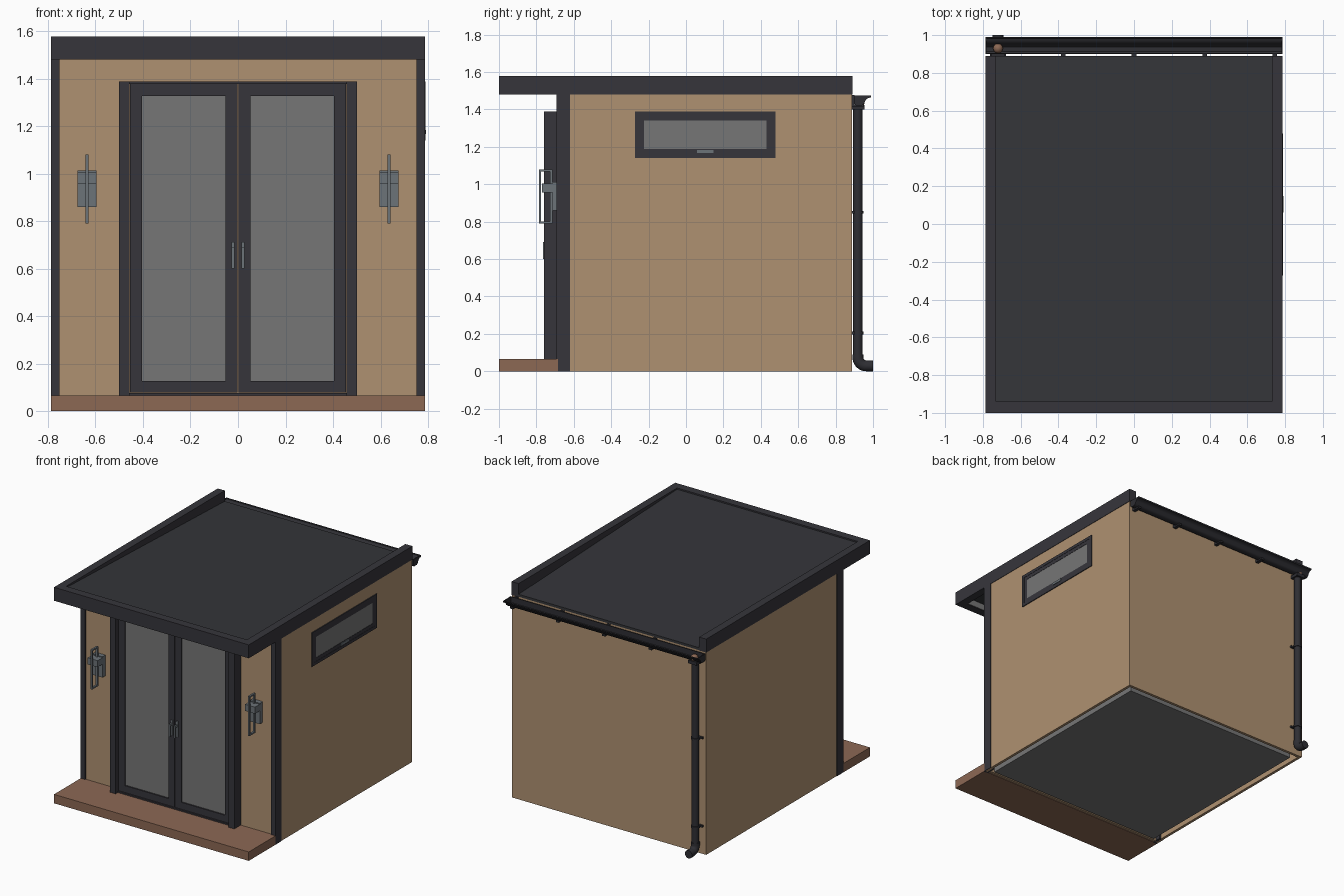
import bpy, bmesh, math
from mathutils import Vector

if "Cube" in bpy.data.objects:
    bpy.data.objects.remove(bpy.data.objects["Cube"])


def mat(name, r, g, b):
    lin = [((c / 255 + 0.055) / 1.055) ** 2.4 for c in (r, g, b)]
    m = bpy.data.materials.new(name)
    m.diffuse_color = (*lin, 1)
    m.use_nodes = True
    m.node_tree.nodes["Principled BSDF"].inputs["Base Color"].default_value = m.diffuse_color
    return m


TAN = mat("timber_cladding", 175, 145, 113)
DARK = mat("dark_trim", 54, 53, 59)
ROOF = mat("roof_felt", 52, 53, 57)
DECK = mat("deck_brown", 140, 104, 84)
GREY = mat("glass_grey", 118, 118, 118)
METAL = mat("lamp_metal", 108, 115, 120)
PIPE = mat("gutter_black", 46, 46, 51)


def finish(name, bm, m, smooth=False):
    bmesh.ops.recalc_face_normals(bm, faces=bm.faces)
    me = bpy.data.meshes.new(name)
    bm.to_mesh(me)
    bm.free()
    me.materials.append(m)
    ob = bpy.data.objects.new(name, me)
    bpy.context.collection.objects.link(ob)
    if smooth:
        bpy.context.view_layer.objects.active = ob
        ob.select_set(True)
        bpy.ops.object.shade_smooth_by_angle(angle=math.radians(40))
        ob.select_set(False)
    return ob


def boxes(name, m, *specs):
    """One object from boxes given as (x0, x1, y0, y1, z0, z1)."""
    bm = bmesh.new()
    for x0, x1, y0, y1, z0, z1 in specs:
        vs = bmesh.ops.create_cube(bm, size=1)["verts"]
        for v in vs:
            v.co = ((x0 + x1) / 2 + v.co.x * (x1 - x0),
                    (y0 + y1) / 2 + v.co.y * (y1 - y0),
                    (z0 + z1) / 2 + v.co.z * (z1 - z0))
    return finish(name, bm, m)


def ring(a0, a1, b0, b1, t):
    """Four (a0, a1, b0, b1) bars of a rectangular frame."""
    return [(a0, a0 + t, b0, b1), (a1 - t, a1, b0, b1),
            (a0 + t, a1 - t, b0, b0 + t), (a0 + t, a1 - t, b1 - t, b1)]


def extrude_x(name, m, prof, x0, x1, smooth=False):
    """Closed (y, z) profile extruded along x."""
    bm = bmesh.new()
    f = bm.faces.new([bm.verts.new((x0, y, z)) for y, z in prof])
    r = bmesh.ops.extrude_face_region(bm, geom=[f])
    bmesh.ops.translate(bm, vec=(x1 - x0, 0, 0),
                        verts=[v for v in r["geom"] if isinstance(v, bmesh.types.BMVert)])
    return finish(name, bm, m, smooth)


def tube(name, m, pts, rad, x, n=20):
    """Round pipe through (y, z) points in the plane at x."""
    bm = bmesh.new()
    P = [Vector((x, y, z)) for y, z in pts]
    rings = []
    for i, p in enumerate(P):
        t = (P[min(i + 1, len(P) - 1)] - P[max(i - 1, 0)]).normalized()
        side = Vector((1, 0, 0))
        up = t.cross(side)
        rings.append([bm.verts.new(p + rad * (side * math.cos(a) + up * math.sin(a)))
                      for a in (2 * math.pi * k / n for k in range(n))])
    for a, b in zip(rings, rings[1:]):
        for k in range(n):
            bm.faces.new((a[k], a[(k + 1) % n], b[(k + 1) % n], b[k]))
    bm.faces.new(rings[0])
    bm.faces.new(rings[-1])
    return finish(name, bm, m, True)


W, BACK, FRONT, TOP = 0.784, 0.887, -0.68, 1.485

# Walls, floor slab and deck
boxes("walls", TAN, (-W, -W + 0.02, FRONT, BACK, 0, TOP), (W - 0.02, W, FRONT, BACK, 0, TOP),
      (-W + 0.02, W - 0.02, BACK - 0.02, BACK, 0, TOP),
      (-W + 0.02, W - 0.02, FRONT, FRONT + 0.02, 0, TOP))
boxes("floor_slab", GREY, (-0.725, 0.725, -0.65, 0.83, 0, 0.06))
boxes("deck", DECK, (-0.787, 0.787, -1, -0.685, 0, 0.065))

# Front corner posts, L shaped
for s, n in ((-1, "left"), (1, "right")):
    boxes(n + "_corner_post", DARK, (s * 0.752, s * 0.787, -0.692, -0.62, 0, TOP))

# Roof: fascia on three sides, felt falling to the back
boxes("fascia", DARK, (-0.787, -0.73, -1, 0.89, 1.48, 1.578), (0.73, 0.787, -1, 0.89, 1.48, 1.578),
      (-0.73, 0.73, -1, -0.94, 1.48, 1.578))
extrude_x("roof_felt", ROOF, [(-0.94, 1.568), (0.89, 1.5), (0.89, 1.482), (-0.94, 1.53)], -0.73, 0.73)
boxes("fascia_lining", GREY, (-0.73, 0.73, -0.94, -0.935, 1.482, 1.528))

# Door frame and double doors
boxes("door_frame", DARK, (-0.502, -0.457, -0.76, -0.68, 0.065, 1.388),
      (0.457, 0.502, -0.76, -0.68, 0.065, 1.388),
      (-0.457, 0.457, -0.735, -0.68, 1.378, 1.388), (-0.457, 0.457, -0.735, -0.68, 0.065, 0.075))
for s, n in ((-1, "left"), (1, "right")):
    x0, x1 = sorted((s * 0.002, s * 0.455))
    z0, z1 = 0.077, 1.376
    boxes(n + "_door", DARK, *[(a, b, -0.728, -0.685, c, d) for a, b, c, d in ring(x0, x1, z0, z1, 0.05)])
    boxes(n + "_door_glass", GREY, (x0 + 0.04, x1 - 0.04, -0.718, -0.7, z0 + 0.04, z1 - 0.04))
    # Pull handle with two standoffs
    x = s * 0.021
    boxes(n + "_door_handle", METAL, (x - 0.006, x + 0.006, -0.764, -0.754, 0.6, 0.69),
          (x - 0.006, x + 0.006, -0.756, -0.726, 0.675, 0.69),
          (x - 0.007, x + 0.007, -0.735, -0.726, 0.6, 0.712))

    # Wall lamp: back plate, block and upright loop
    x = s * 0.636
    loop = ring(-0.785, -0.715, 0.79, 1.08, 0.011)
    boxes(n + "_wall_lamp", METAL, (x - 0.04, x + 0.04, -0.714, -0.68, 0.86, 1.012),
          (x - 0.04, x + 0.04, -0.77, -0.714, 0.957, 1.005),
          *[(x - 0.007, x + 0.007, a, b, c, d) for a, b, c, d in loop])

# Side window
boxes("window_frame", DARK, *[(0.77, 0.79, *r) for r in ring(-0.272, 0.478, 1.14, 1.388, 0.022)])
boxes("window_sash", DARK, *[(0.77, 0.788, *r) for r in ring(-0.25, 0.456, 1.162, 1.366, 0.026)])
boxes("window_glass", GREY, (0.775, 0.786, -0.23, 0.436, 1.18, 1.345))
boxes("window_handle", METAL, (0.786, 0.792, 0.06, 0.148, 1.167, 1.184))

# Ogee gutter: thin open channel
outer = [(0.9, 1.475), (0.9, 1.43), (0.91, 1.422), (0.94, 1.422), (0.953, 1.432), (0.96, 1.45),
         (0.972, 1.46), (0.988, 1.464), (0.99, 1.474)]
inner = [(0.984, 1.474), (0.982, 1.469), (0.97, 1.466), (0.956, 1.455), (0.948, 1.436),
         (0.938, 1.427), (0.912, 1.427), (0.905, 1.433), (0.905, 1.475)]
extrude_x("gutter", PIPE, outer + inner, -0.787, 0.787, True)
for i, x in enumerate((-0.375, 0, 0.375, 0.745)):
    boxes(f"gutter_bracket_{i + 1}", PIPE, (x - 0.012, x + 0.012, 0.885, 0.95, 1.412, 1.426),
          (x - 0.012, x + 0.012, 0.885, 0.9, 1.412, 1.478))
for s, n in ((-1, "left"), (1, "right")):
    extrude_x(n + "_gutter_end", PIPE, outer, s * 0.787, s * 0.781)

# Outlet, leaf guard, downpipe, shoe and clips
PX, PY = -0.72, 0.919
boxes("gutter_outlet", PIPE, (PX - 0.035, PX + 0.035, 0.888, 0.955, 1.4, 1.424))
bm = bmesh.new()
bmesh.ops.create_uvsphere(bm, u_segments=16, v_segments=8, radius=0.026)
bmesh.ops.translate(bm, vec=(PX, 0.93, 1.44), verts=bm.verts)
finish("leaf_guard", bm, DECK, True)
tube("downpipe", PIPE, [(PY, 1.42), (PY, 0.07)], 0.025, PX)
arc = [(PY + 0.045 * (1 - math.cos(a)), 0.074 - 0.045 * math.sin(a))
       for a in (math.pi / 2 * k / 8 for k in range(9))]
tube("downpipe_shoe", PIPE, [(PY, 0.09)] + arc + [(1.0, 0.029)], 0.029, PX)
for i, z in enumerate((0.85, 0.205)):
    tube(f"pipe_clip_{i + 1}", PIPE, [(PY, z - 0.007), (PY, z + 0.007)], 0.031, PX)
    boxes(f"pipe_clip_lug_{i + 1}", PIPE, (PX - 0.042, PX + 0.042, 0.885, 0.9, z - 0.007, z + 0.007))
